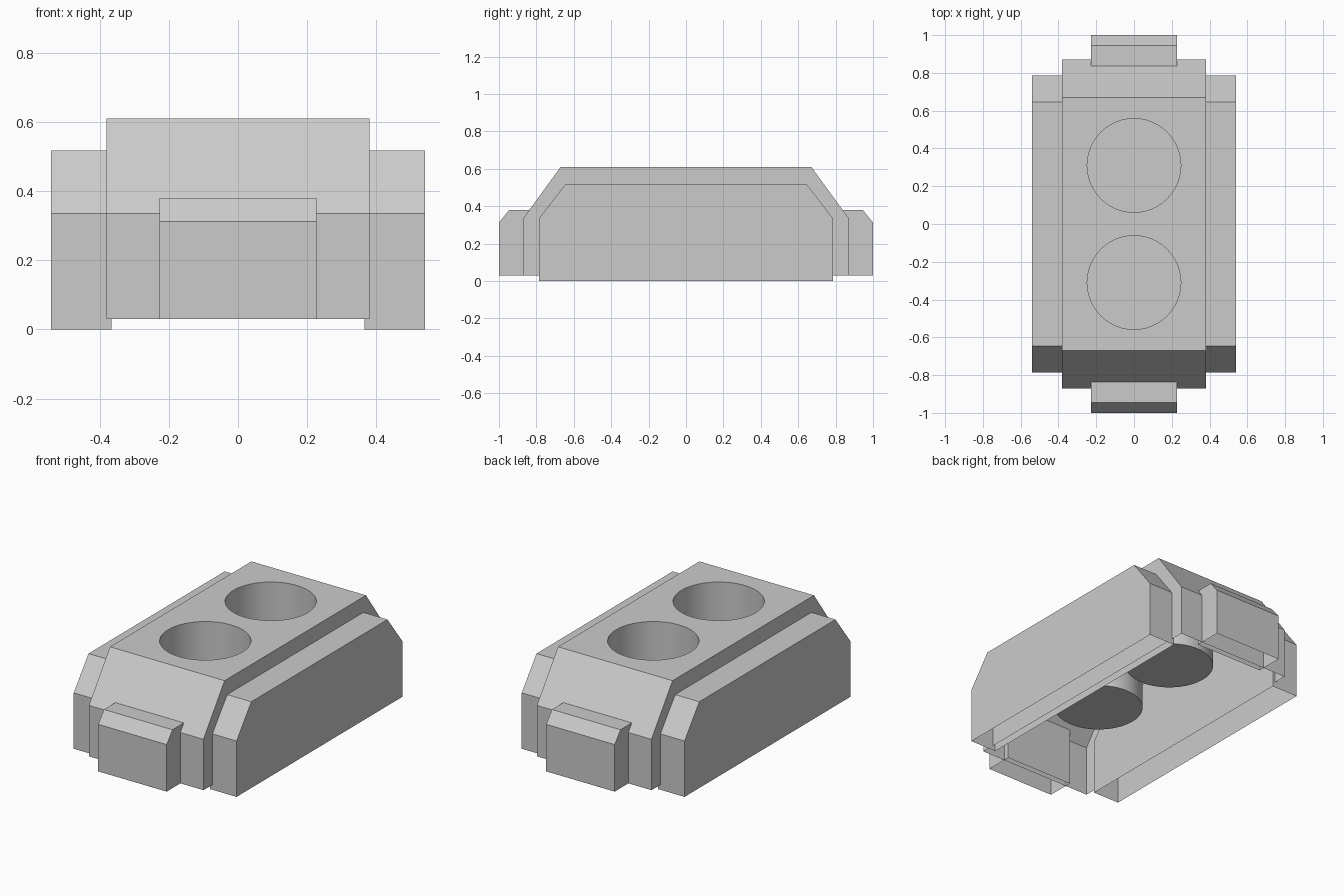
import bpy, bmesh
from math import cos, sin, tau

if "Cube" in bpy.data.objects:
    bpy.data.objects.remove(bpy.data.objects["Cube"])

HOLE_Y, HOLE_R, CUP_Z, SEG = 0.31, 0.248, 0.21, 48
TOP = 0.61


def finish(name, bm):
    bmesh.ops.recalc_face_normals(bm, faces=bm.faces[:])
    mesh = bpy.data.meshes.new(name)
    bm.to_mesh(mesh)
    bm.free()
    obj = bpy.data.objects.new(name, mesh)
    bpy.context.collection.objects.link(obj)
    return obj


def shell(bm, profile, x0, x1, skip=None):
    """Thin-walled box open at the bottom; profile is (y, z), both ends at the bottom."""
    a = [bm.verts.new((x0, y, z)) for y, z in profile]
    b = [bm.verts.new((x1, y, z)) for y, z in profile]
    bm.faces.new(a)
    bm.faces.new(b[::-1])
    for i in range(len(profile) - 1):
        if i != skip:
            bm.faces.new((a[i], a[i + 1], b[i + 1], b[i]))
    return a, b


def ring(bm, cy, z):
    return [bm.verts.new((HOLE_R * cos(tau * i / SEG), cy + HOLE_R * sin(tau * i / SEG), z))
            for i in range(SEG)]


# Main body with two round openings in its flat top
bm = bmesh.new()
a, b = shell(bm, [(-0.87, 0.03), (-0.87, 0.335), (-0.67, TOP),
                  (0.67, TOP), (0.87, 0.335), (0.87, 0.03)], -0.38, 0.38, skip=2)
loops = [[a[2], a[3], b[3], b[2]], ring(bm, -HOLE_Y, TOP), ring(bm, HOLE_Y, TOP)]
edges = []
for loop in loops:
    for i, v in enumerate(loop):
        w = loop[(i + 1) % len(loop)]
        edges.append(bm.edges.get((v, w)) or bm.edges.new((v, w)))
bmesh.ops.triangle_fill(bm, edges=edges, use_beauty=True, use_dissolve=False,
                        normal=(0, 0, 1))
finish("main_body", bm)

# Round cups hanging below the openings
for side, s in (("front", -1), ("back", 1)):
    bm = bmesh.new()
    top, low = ring(bm, s * HOLE_Y, TOP), ring(bm, s * HOLE_Y, CUP_Z)
    for i in range(SEG):
        j = (i + 1) % SEG
        bm.faces.new((top[i], top[j], low[j], low[i])).smooth = True
    bm.faces.new(low)
    for v, w in zip(low, low[1:] + low[:1]):
        bm.edges.get((v, w)).smooth = False
    finish(side + "_cup", bm)

# Long side panels
for side, s in (("left", -1), ("right", 1)):
    bm = bmesh.new()
    shell(bm, [(-0.785, 0), (-0.785, 0.335), (-0.645, 0.517),
               (0.645, 0.517), (0.785, 0.335), (0.785, 0)], s * 0.365, s * 0.54)
    finish(side + "_side_panel", bm)

# Small blocks on the two ends
for side, s in (("front", -1), ("back", 1)):
    bm = bmesh.new()
    shell(bm, [(s * y, z) for y, z in ((0.835, 0.03), (0.835, 0.38), (0.945, 0.38),
                                       (1.0, 0.312), (1.0, 0.03))], -0.227, 0.227)
    finish(side + "_end_block", bm)
